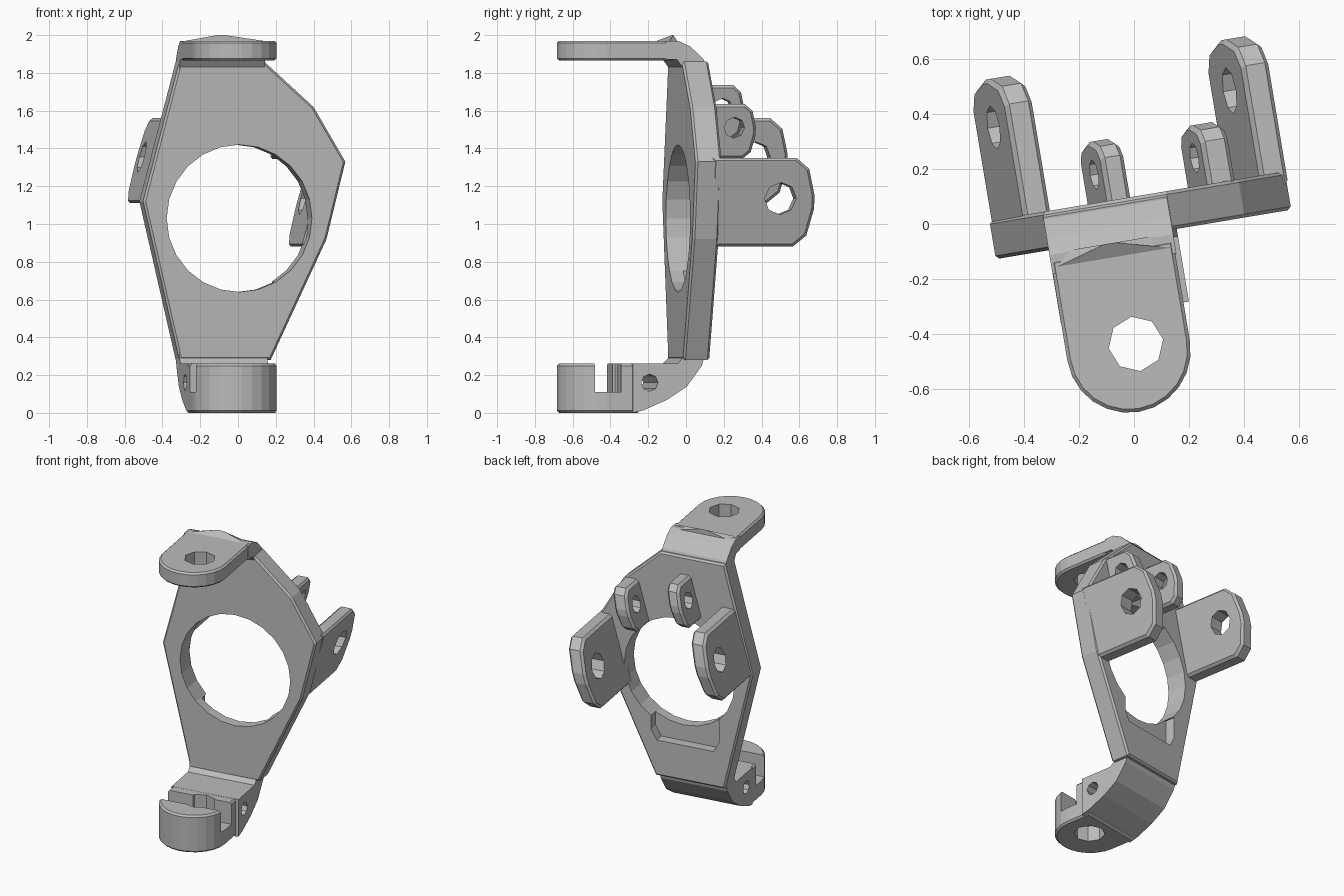
import bpy, bmesh, math
from mathutils import Matrix, Vector

cube = bpy.data.objects.get("Cube")
if cube:
    bpy.data.objects.remove(cube, do_unlink=True)

YAW = math.radians(9.5)   # the whole bracket is turned slightly about z

metal = bpy.data.materials.new("grey metal")
metal.use_nodes = True
grey = (0.5, 0.5, 0.5, 1)
metal.diffuse_color = grey
metal.node_tree.nodes["Principled BSDF"].inputs["Base Color"].default_value = grey


def prism(name, outline, axis, lo, hi, lean=0.0, bevel=0.0):
    """Extrude a 2D outline along an axis; lean shifts x with height."""
    bm = bmesh.new()
    mid = sum(p[1] for p in outline) / len(outline)

    def place(p, d):
        if axis == "x":
            return Vector((d + lean * (p[1] - mid), p[0], p[1]))
        if axis == "y":
            return Vector((p[0], d, p[1]))
        return Vector((p[0], p[1], d))

    rings = [[bm.verts.new(place(p, d)) for p in outline] for d in (lo, hi)]
    n = len(outline)
    for ring in rings:
        bm.faces.new(ring)
    for i in range(n):
        j = (i + 1) % n
        bm.faces.new((rings[0][i], rings[0][j], rings[1][j], rings[1][i]))
    bmesh.ops.recalc_face_normals(bm, faces=bm.faces)
    if bevel:
        rim = [e for r in rings for e in bm.edges if all(v in r for v in e.verts)]
        bmesh.ops.bevel(bm, geom=list(set(rim)), offset=bevel, segments=1, affect="EDGES")
    mesh = bpy.data.meshes.new(name)
    bm.to_mesh(mesh)
    bm.free()
    mesh.materials.append(metal)
    ob = bpy.data.objects.new(name, mesh)
    bpy.context.scene.collection.objects.link(ob)
    return ob


def combine(target, tool, operation):
    """Boolean the tool into the target and discard the tool."""
    mod = target.modifiers.new("bool", "BOOLEAN")
    mod.operation, mod.solver, mod.object = operation, "EXACT", tool
    graph = bpy.context.evaluated_depsgraph_get()
    mesh = bpy.data.meshes.new_from_object(target.evaluated_get(graph))
    target.modifiers.clear()
    target.data = mesh
    bpy.data.objects.remove(tool, do_unlink=True)


def circle(cx, cy, r, n):
    return [(cx + r * math.cos(math.tau * i / n), cy + r * math.sin(math.tau * i / n))
            for i in range(n)]


def box(x0, x1, y0, y1):
    return [(x0, y0), (x1, y0), (x1, y1), (x0, y1)]


def arm_outline(back):
    """Arm seen from above: straight sides and a round front end."""
    tip = [(-0.095 + 0.225 * math.cos(a), -0.45 + 0.225 * math.sin(a))
           for a in (-math.pi * i / 12 for i in range(13))]
    return [(-0.32, back), (0.13, back)] + tip


# Upright plate
plate = prism("upright_plate", [
    (-0.32, 1.86), (-0.515, 1.12), (-0.32, 0.28), (0.17, 0.28), (0.47, 0.92),
    (0.571, 1.33), (0.4, 1.62), (0.135, 1.86)], "y", -0.043, 0.098, bevel=0.012)

# Top arm and its bend
combine(plate, prism("top_bend", [
    (-0.13, 1.87), (-0.13, 1.968), (-0.06, 1.968), (0.0, 1.94), (0.07, 1.875), (0.097, 1.82),
    (0.097, 1.74), (-0.042, 1.74), (-0.042, 1.83), (-0.07, 1.87)],
    "x", -0.321, 0.134), "UNION")
combine(plate, prism("top_arm", arm_outline(-0.08), "z", 1.865, 1.97, bevel=0.012), "UNION")

# Bottom arm and its wide bend
combine(plate, prism("bottom_bend", [
    (-0.31, 0.0), (-0.25, 0.015), (-0.125, 0.07), (-0.02, 0.14), (0.06, 0.25), (0.097, 0.38),
    (-0.042, 0.38), (-0.042, 0.29), (-0.07, 0.262), (-0.31, 0.262)],
    "x", -0.321, 0.15), "UNION")
combine(plate, prism("bottom_arm", arm_outline(-0.27), "z", 0.0, 0.261, bevel=0.012), "UNION")

# Openings: hub bore, ball joint holes, clamp slot, pinch bolt, rear pocket
for cutter in (
        prism("bore", circle(0, 1.03, 0.39, 24), "y", -1, 1),
        prism("joint_hole", circle(-0.065, -0.43, 0.1, 8), "z", -1, 3),
        prism("clamp_slot", box(-0.51, -0.37, 0.11, 0.5), "x", -1, 1),
        prism("pinch_hole", circle(-0.22, 0.16, 0.045, 8), "x", -1, 1),
        prism("pocket", [(-0.24, 0.53), (0.16, 0.53), (0.2, 0.6), (0.2, 0.75),
                         (-0.28, 0.75), (-0.28, 0.6)], "y", 0.03, 0.3)):
    combine(plate, cutter, "DIFFERENCE")

# Ridge on top of the bend
ridge = prism("top_ridge", [(-0.31, -0.11), (0.13, -0.11), (0.13, -0.055), (-0.31, -0.055)],
              "z", 1.95, 1.968)
for v in ridge.data.vertices:
    if v.co.z > 1.96 and v.co.y > -0.1:
        v.co = Vector((-0.1 + 0.02 * (1 if v.co.x > 0 else -1), -0.055, 2.0))

# Rear ears: name, centre x, centre z, half height, reach, hole y, hole radius, thickness
ears = [("left_ear", 0.466, 1.115, 0.235, 0.605, 0.42, 0.085, 0.1),
        ("right_ear", -0.4, 1.335, 0.225, 0.605, 0.43, 0.08, 0.1),
        ("left_lug", 0.3, 1.49, 0.145, 0.318, 0.2, 0.055, 0.1),
        ("right_lug", -0.076, 1.59, 0.145, 0.32, 0.2, 0.055, 0.085)]
parts = [plate, ridge]
for name, x, z, h, reach, hole, r, thick in ears:
    end = [(reach - h * 0.45, -h), (reach - h * 0.15, -0.75 * h), (reach, -0.15 * h),
           (reach, 0.15 * h), (reach - h * 0.15, 0.75 * h), (reach - h * 0.45, h)]
    outline = [(0.05, z - h)] + [(a, z + b) for a, b in end] + [(0.05, z + h)]
    ear = prism(name, outline, "x", x - thick / 2, x + thick / 2, lean=0.27, bevel=0.015)
    combine(ear, prism("ear_hole", circle(hole, z + 0.02, r, 8), "x", x - 0.3, x + 0.3,
                       lean=-0.0), "DIFFERENCE")
    parts.append(ear)

for ob in parts:
    ob.data.transform(Matrix.Rotation(YAW, 4, "Z"))
